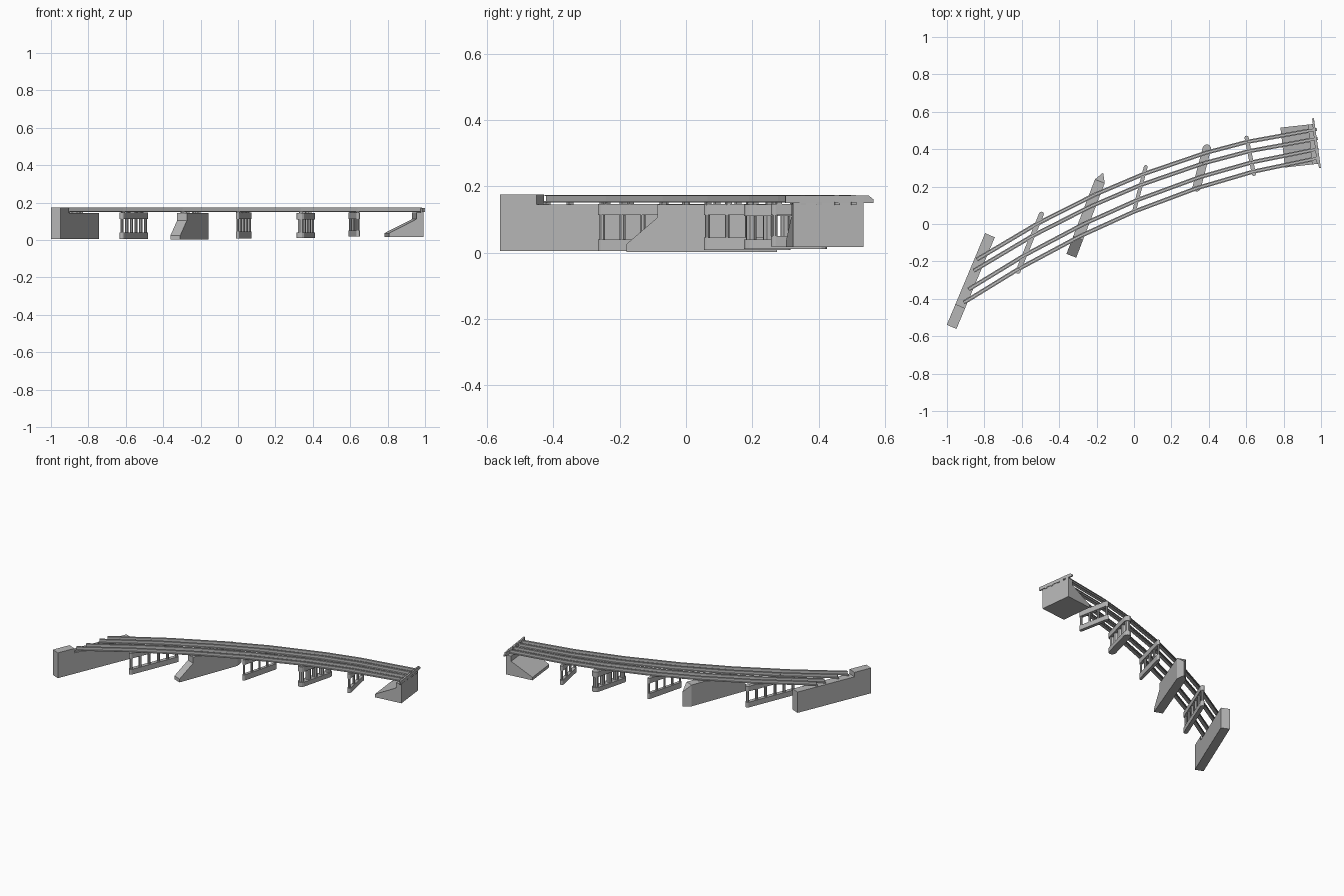
import bpy, bmesh, math
from mathutils import Vector as V

cube = bpy.data.objects.get("Cube")
if cube:
    bpy.data.objects.remove(cube)

concrete = bpy.data.materials.new("grey_concrete")
concrete.use_nodes = True
GREY = (0.47, 0.47, 0.47, 1)
concrete.diffuse_color = GREY
concrete.node_tree.nodes["Principled BSDF"].inputs["Base Color"].default_value = GREY
UP = V((0, 0, 1))


def finish(name, bm):
    bmesh.ops.recalc_face_normals(bm, faces=bm.faces)
    mesh = bpy.data.meshes.new(name)
    bm.to_mesh(mesh)
    bm.free()
    mesh.materials.append(concrete)
    obj = bpy.data.objects.new(name, mesh)
    bpy.context.collection.objects.link(obj)
    return obj


def prism(bm, points, origin, a, b, sweep):
    """Sweep a 2D outline, drawn along axes a and b, by a vector."""
    ring = [origin + a * p + b * q for p, q in points]
    lo = [bm.verts.new(p) for p in ring]
    hi = [bm.verts.new(p + sweep) for p in ring]
    bm.faces.new(lo)
    bm.faces.new(hi)
    for i in range(len(lo)):
        j = (i + 1) % len(lo)
        bm.faces.new((lo[i], lo[j], hi[j], hi[i]))
    return hi


def frame(start, end):
    s, e = V((*start, 0)), V((*end, 0))
    along = (e - s).normalized()
    return s, along, UP.cross(along), (e - s).length


def capsule(length, r, n=6):
    pts = []
    for centre, turn in ((length - r, -math.pi / 2), (r, math.pi / 2)):
        for i in range(n + 1):
            t = turn + math.pi * i / n
            pts.append((centre + r * math.cos(t), r * math.sin(t)))
    return pts


def column_pier(name, start, end, width, base, cap, count):
    """Footing and cap with rounded ends, joined by a row of columns."""
    s, along, side, length = frame(start, end)
    bm = bmesh.new()
    for z0, z1 in (base, cap):
        prism(bm, capsule(length, width / 2), s + UP * z0, along, side, UP * (z1 - z0))
    r = width * 0.36
    ring = [(r * math.cos(k * math.pi / 4), r * math.sin(k * math.pi / 4)) for k in range(8)]
    for i in range(count):
        d = width / 2 + (length - width) * i / (count - 1)
        prism(bm, ring, s + along * d + UP * base[1], along, side, UP * (cap[0] - base[1]))
    finish(name, bm)


# Left-hand end abutment, with a raised block beyond the girder seat
ABUT_A = ((-0.975, -0.55), (-0.77, -0.06))
s, along, side, length = frame(*ABUT_A)
bm = bmesh.new()
step = 0.12
prism(bm, [(0, 0.005), (length, 0.005), (length, 0.145), (step, 0.145), (step, 0.175), (0, 0.175)],
      s - side * 0.028, along, UP, side * 0.056)
finish("west_abutment", bm)

# Solid wall pier with a sloping toe and a pointed, chamfered nose
WALL = ((-0.335, -0.17), (-0.165, 0.275))
s, along, side, length = frame(*WALL)
h, shoulder = 0.028, length - 0.05
bm = bmesh.new()
prism(bm, [(0, 0.002), (shoulder, 0.002), (shoulder, 0.145), (0.1, 0.145), (0.1, 0.105), (0, 0.025)],
      s - side * h, along, UP, side * 2 * h)
top = prism(bm, [(shoulder, -h), (length, 0), (shoulder, h)],
            s + UP * 0.002, along, side, UP * 0.143)
top[1].co.z = 0.1
finish("wall_pier", bm)

# Column piers: start, end, width, footing z range, cap z range, column count
PIERS = {
    "long_pier": ((-0.625, -0.265), (-0.49, 0.065), 0.026, (0.005, 0.04), (0.113, 0.147), 6),
    "middle_pier": ((-0.003, 0.055), (0.065, 0.315), 0.02, (0.008, 0.046), (0.113, 0.147), 5),
    "round_pier": ((0.33, 0.175), (0.395, 0.425), 0.045, (0.01, 0.04), (0.11, 0.145), 5),
    "short_pier": ((0.643, 0.257), (0.6, 0.472), 0.022, (0.018, 0.05), (0.113, 0.147), 4),
}
for name, spec in PIERS.items():
    column_pier(name, *spec)

# Right-hand end abutment: sloping apron, bearing seat, back wall
s, along, side, length = frame((0.807, 0.302), (0.783, 0.515))
out = -side
bm = bmesh.new()
prism(bm, [(0, 0.017), (0.185, 0.017), (0.185, 0.17), (0.172, 0.17), (0.172, 0.147),
           (0.148, 0.147), (0.148, 0.112), (0, 0.037)], s, out, UP, along * length)
finish("east_abutment", bm)

# Parapet with overhanging ends, cut back underneath
s, along, side, length = frame((0.995, 0.3), (0.958, 0.565))
bm = bmesh.new()
prism(bm, [(0, 0.15), (length - 0.0, 0.15), (length, 0.16), (length - 0.015, 0.172), (0, 0.172)],
      s - side * 0.004, along, UP, side * 0.01)
finish("east_parapet", bm)

# Four lines of girders follow shallow curves and break over each pier
SAG = 0.115
LINES = {
    "outer_left": ((-0.84, -0.19), (0.97, 0.505)),
    "inner_left": ((-0.857, -0.25), (0.974, 0.455)),
    "inner_right": ((-0.885, -0.35), (0.978, 0.4)),
    "outer_right": ((-0.91, -0.42), (0.982, 0.352)),
}
SUPPORTS = [PIERS["long_pier"][:2], WALL] + [PIERS[n][:2] for n in ("middle_pier", "round_pier", "short_pier")]
Z0, Z1, FLANGE = 0.151, 0.174, 0.004
B, T, W = 0.011, 0.007, 0.002
half = [(B, Z0), (B, Z0 + FLANGE), (W, Z0 + FLANGE), (W, Z1 - FLANGE), (T, Z1 - FLANGE), (T, Z1)]
I_BEAM = half + [(-x, z) for x, z in reversed(half)]


def curve_point(a, b, t):
    return V((a[0] + (b[0] - a[0]) * t, a[1] + (b[1] - a[1]) * t + SAG * 4 * t * (1 - t), 0))


for name, (a, b) in LINES.items():
    samples = [curve_point(a, b, i / 1000) for i in range(1001)]
    joints = [samples[0]]
    for sup in SUPPORTS:
        s, along, side, length = frame(*sup)
        joints.append(min(samples, key=lambda p: abs((p - s).dot(side))))
    joints.append(samples[-1])
    bm = bmesh.new()
    for p, q in zip(joints, joints[1:]):
        d = (q - p).normalized()
        prism(bm, I_BEAM, p, UP.cross(d), UP, q - p)
    finish(name + "_girder", bm)
    # Bearing pads under the joints
    bm = bmesh.new()
    pad = [(-0.008, -0.008), (0.008, -0.008), (0.008, 0.008), (-0.008, 0.008)]
    for p, q in zip(joints, joints[1:] + [joints[-2]]):
        d = (q - p).normalized()
        prism(bm, pad, p + UP * 0.144, d, UP.cross(d), UP * 0.008)
    finish(name + "_bearings", bm)
